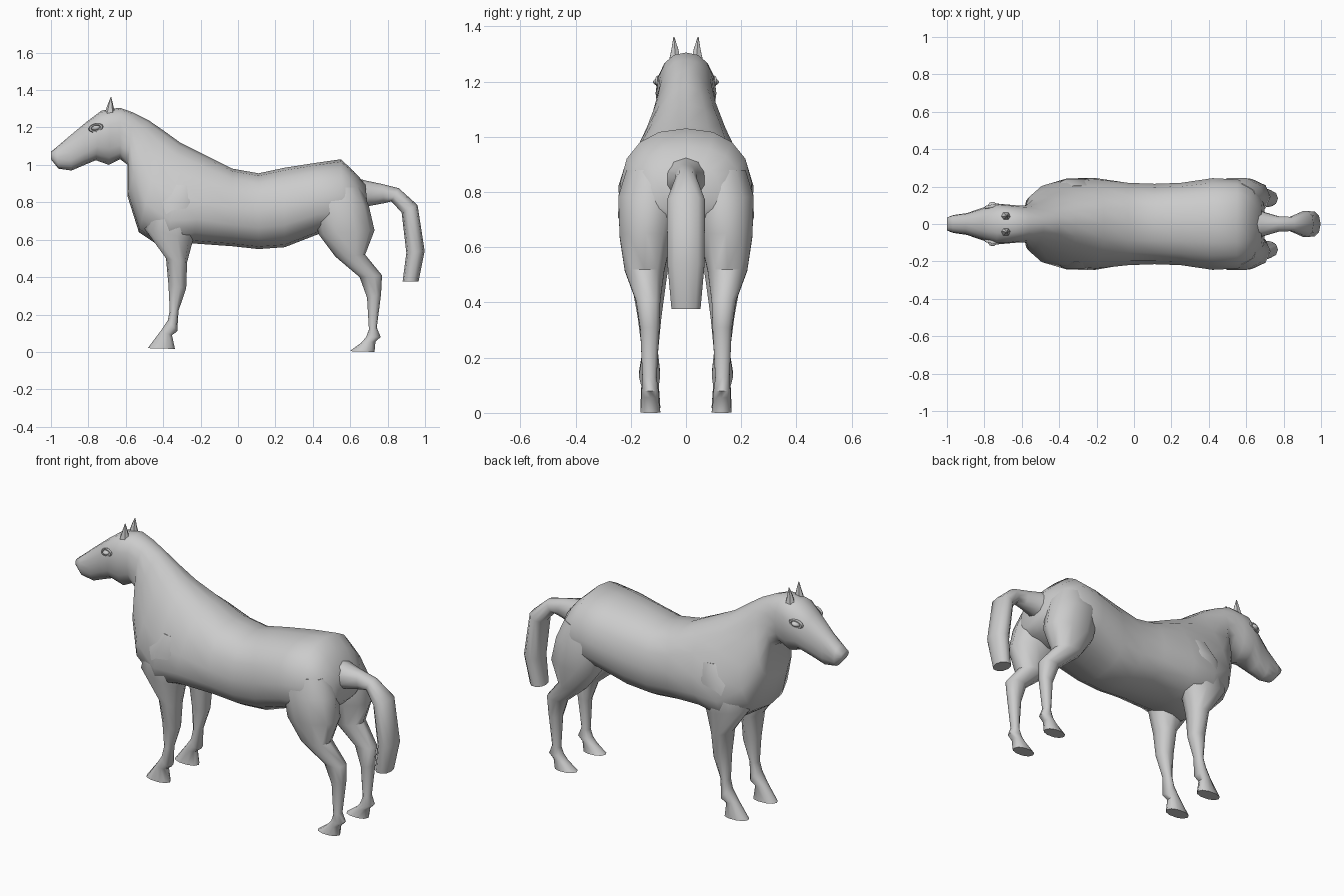
import bpy, bmesh, math
from mathutils import Vector


def power(v, n):
    return math.copysign(abs(v) ** (2 / n), v)


def loft(name, rings, sides=12, n=2.2, mirror=False, angle=50):
    """Ring: (x1, z1, x2, z2, y centre, half width, taper towards point 1)."""
    bm = bmesh.new()
    loops = []
    for x1, z1, x2, z2, yc, hw, taper in rings:
        a, b = Vector((x1, yc, z1)), Vector((x2, yc, z2))
        mid, half = (a + b) / 2, (a - b) / 2
        loop = []
        for i in range(sides):
            t = 2 * math.pi * i / sides
            u, v = power(math.cos(t), n), power(math.sin(t), n)
            p = mid + half * u
            p.y += hw * v * (1 - taper * u)
            loop.append(bm.verts.new(p))
        loops.append(loop)
    for p, q in zip(loops, loops[1:]):
        for i in range(sides):
            j = (i + 1) % sides
            bm.faces.new((p[i], p[j], q[j], q[i]))
    bm.faces.new(loops[0])
    bm.faces.new(loops[-1])
    bmesh.ops.recalc_face_normals(bm, faces=bm.faces)
    me = bpy.data.meshes.new(name)
    bm.to_mesh(me)
    bm.free()
    ob = bpy.data.objects.new(name, me)
    bpy.context.collection.objects.link(ob)
    finish(ob, mirror, angle)
    return ob


def finish(ob, mirror, angle=50):
    bpy.ops.object.select_all(action='DESELECT')
    ob.select_set(True)
    bpy.context.view_layer.objects.active = ob
    bpy.ops.object.shade_smooth_by_angle(angle=math.radians(angle))
    if mirror:
        m = ob.modifiers.new("mirror", 'MIRROR')
        m.use_axis = (False, True, False)


# Body, neck and head: top point, bottom point of each section
loft("body", [
    (.68, .90, .70, .72, 0, .12, 0),
    (.62, .965, .66, .68, 0, .20, .05),
    (.55, 1.03, .56, .64, 0, .238, .08),
    (.41, 1.01, .43, .63, 0, .245, .1),
    (.25, .985, .25, .56, 0, .22, .05),
    (.11, .955, .11, .55, 0, .215, .05),
    (-.03, .98, -.03, .565, 0, .22, .1),
    (-.16, 1.045, -.24, .58, 0, .238, .25),
    (-.31, 1.12, -.38, .54, 0, .225, .35),
    (-.40, 1.185, -.53, .64, 0, .185, .4),
    (-.48, 1.24, -.59, .83, 0, .135, .35),
    (-.56, 1.28, -.59, 1.0, 0, .10, .1),
    (-.63, 1.305, -.63, 1.03, 0, .10, 0),
    (-.68, 1.30, -.69, 1.0, 0, .105, -.05),
    (-.73, 1.29, -.76, 1.025, 0, .11, 0),
    (-.81, 1.23, -.82, 1.0, 0, .085, 0),
    (-.90, 1.155, -.89, .97, 0, .058, 0),
    (-.97, 1.095, -.96, .98, 0, .048, 0),
    (-1.0, 1.07, -1.0, 1.03, 0, .035, 0)], sides=16, n=2.35, angle=80)

# Legs: front point, back point of each section
loft("hind_leg", [
    (.42, .88, .66, .88, .12, .10, 0),
    (.40, .79, .70, .78, .135, .115, 0),
    (.43, .63, .73, .65, .145, .10, 0),
    (.52, .51, .68, .52, .15, .075, 0),
    (.65, .40, .77, .41, .137, .046, 0),
    (.69, .29, .765, .31, .131, .036, 0),
    (.70, .12, .742, .13, .132, .027, 0),
    (.685, .08, .763, .08, .13, .032, 0),
    (.66, .05, .735, .055, .13, .032, 0),
    (.597, .004, .73, .0, .129, .038, 0)], sides=10, mirror=True)

loft("front_leg", [
    (-.40, .90, -.16, .88, .12, .09, 0),
    (-.46, .80, -.17, .80, .13, .115, 0),
    (-.50, .66, -.24, .60, .135, .09, 0),
    (-.385, .50, -.272, .48, .135, .068, 0),
    (-.372, .36, -.277, .34, .132, .045, 0),
    (-.365, .22, -.318, .22, .13, .03, 0),
    (-.375, .17, -.325, .11, .132, .04, 0),
    (-.415, .11, -.353, .09, .13, .033, 0),
    (-.483, .02, -.337, .016, .129, .038, 0)], sides=10, mirror=True)

# Tail: outer point, inner point of each section
loft("tail", [
    (.60, .94, .64, .76, 0, .09, 0),
    (.68, .917, .70, .78, 0, .068, 0),
    (.77, .898, .78, .795, 0, .042, 0),
    (.86, .875, .82, .805, 0, .04, 0),
    (.96, .785, .875, .745, 0, .072, 0),
    (.998, .54, .90, .53, 0, .07, 0),
    (.965, .376, .88, .376, 0, .055, 0)], sides=10)

# Ears
loft("ear", [
    (-.715, 1.27, -.655, 1.27, .042, .024, 0),
    (-.70, 1.315, -.665, 1.31, .040, .015, 0),
    (-.681, 1.362, -.677, 1.362, .044, .002, 0)], sides=6, mirror=True)


# Eyes with raised lids
def place(name, eye_ob):
    eye_ob.name = name
    eye_ob.location = (0, 0, 0)
    eye_ob.data.transform(bpy.context.object.matrix_world.to_3x3().to_4x4())
    eye_ob.rotation_euler = (0, 0, 0)
    for v in eye_ob.data.vertices:
        v.co = Vector((v.co.x - .76, v.co.y + .096 + .2 * v.co.x, v.co.z * .6 + 1.198 + .15 * v.co.x))
    finish(eye_ob, True)


bpy.ops.mesh.primitive_uv_sphere_add(segments=12, ring_count=8, radius=.023)
place("eye", bpy.context.object)
bpy.ops.mesh.primitive_torus_add(major_segments=12, minor_segments=6, major_radius=.031,
                                 minor_radius=.009, rotation=(math.pi / 2, 0, 0))
bpy.context.view_layer.update()
place("eyelid", bpy.context.object)
